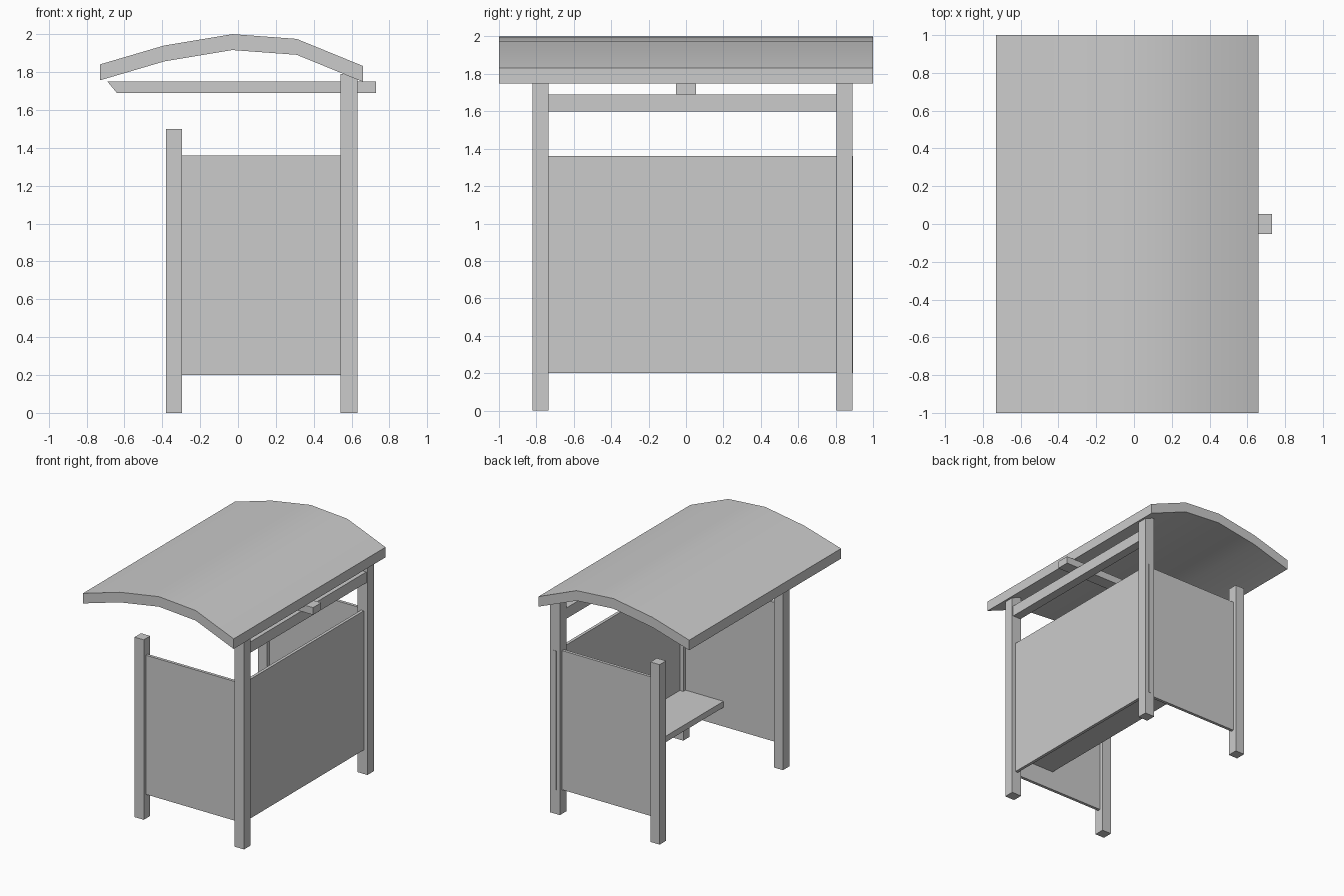
import bpy, bmesh, math

if "Cube" in bpy.data.objects:
    bpy.data.objects.remove(bpy.data.objects["Cube"])


def extrude_profile(name, points, y0, y1):
    """Prism: an (x, z) outline extruded along y."""
    bm = bmesh.new()
    face = bm.faces.new([bm.verts.new((x, y0, z)) for x, z in points])
    ext = bmesh.ops.extrude_face_region(bm, geom=[face])
    verts = [v for v in ext["geom"] if isinstance(v, bmesh.types.BMVert)]
    bmesh.ops.translate(bm, verts=verts, vec=(0, y1 - y0, 0))
    bmesh.ops.recalc_face_normals(bm, faces=bm.faces)
    mesh = bpy.data.meshes.new(name)
    bm.to_mesh(mesh)
    bm.free()
    obj = bpy.data.objects.new(name, mesh)
    bpy.context.collection.objects.link(obj)
    return obj


def box(name, x, y, z):
    """Box from (min, max) ranges."""
    outline = [(x[0], z[0]), (x[1], z[0]), (x[1], z[1]), (x[0], z[1])]
    return extrude_profile(name, outline, *y)


# Posts and side panels, one set at each end
for side, y0 in (("left", -0.82), ("right", 0.805)):
    post_y = (y0, y0 + 0.085)
    box(f"front_post_{side}", (-0.38, -0.295), post_y, (0, 1.5))
    box(f"back_post_{side}", (0.54, 0.63), post_y, (0, 1.79))
    box(f"side_panel_{side}", (-0.31, 0.56), (y0 + 0.03, y0 + 0.055), (0.2, 1.36))

# Back panel, its end just poking through one post
box("back_panel", (0.572, 0.597), (-0.77, 0.893), (0.2, 1.36))

# Bench seat
box("seat", (0.19, 0.575), (-0.77, 0.84), (0.36, 0.41))

# Rail between the back posts
box("back_rail", (0.545, 0.62), (-0.75, 0.82), (1.6, 1.69))

# Central roof beam with a bevelled front end
extrude_profile("roof_beam", [(-0.64, 1.69), (0.73, 1.69), (0.73, 1.75), (-0.69, 1.75)],
                -0.054, 0.054)

# Curved roof: top line plus the same line lowered
top = [(-0.73, 1.84), (-0.39, 1.94), (-0.03, 2.0), (0.31, 1.975), (0.66, 1.832)]
under = [(x, z - 0.084) for x, z in reversed(top)]
roof = extrude_profile("roof", top + under, -1, 1)
bpy.context.view_layer.objects.active = roof
roof.select_set(True)
bpy.ops.object.shade_smooth_by_angle(angle=math.radians(30))
